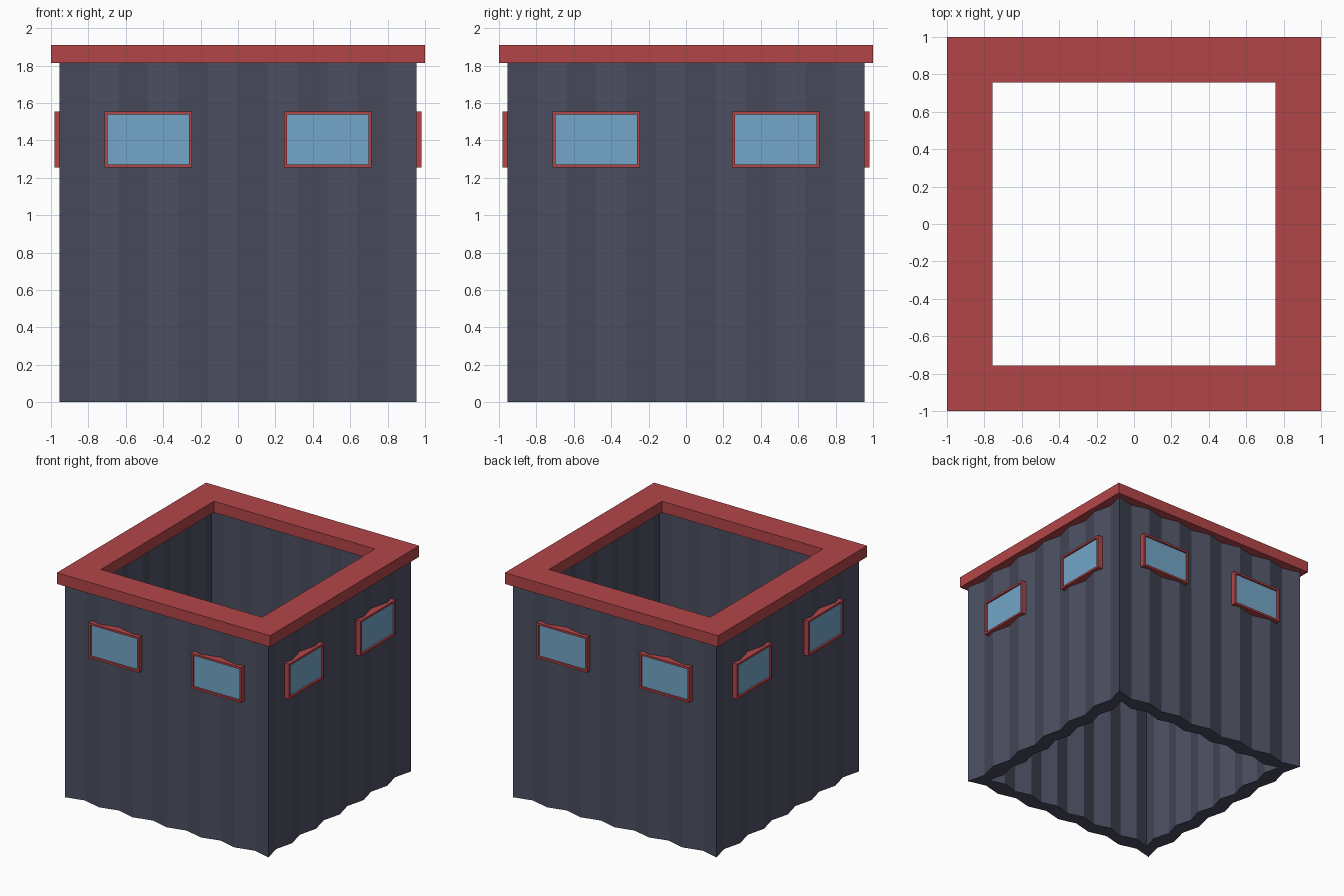
import bpy, bmesh, math
from mathutils import Matrix

if "Cube" in bpy.data.objects:
    bpy.data.objects.remove(bpy.data.objects["Cube"])


def material(name, rgb):
    m = bpy.data.materials.new(name)
    m.diffuse_color = (*rgb, 1)
    m.use_nodes = True
    m.node_tree.nodes["Principled BSDF"].inputs["Base Color"].default_value = m.diffuse_color
    return m


SLATE = material("slate", (0.07, 0.075, 0.115))
RED = material("red", (0.45, 0.06, 0.065))
GLASS = material("glass", (0.17, 0.38, 0.58))


def finish(bm, name, mat, matrix=Matrix()):
    bmesh.ops.recalc_face_normals(bm, faces=bm.faces)
    me = bpy.data.meshes.new(name)
    bm.to_mesh(me)
    bm.free()
    me.materials.append(mat)
    ob = bpy.data.objects.new(name, me)
    ob.matrix_world = matrix
    bpy.context.collection.objects.link(ob)
    return ob


def hollow(name, outer, inner, z0, z1, mat, matrix=Matrix()):
    """Closed tube between two matching 2D loops."""
    bm = bmesh.new()
    rings = [[bm.verts.new((x, y, z)) for x, y in loop]
             for loop, z in ((outer, z0), (outer, z1), (inner, z1), (inner, z0))]
    n = len(outer)
    for k in range(4):
        a, b = rings[k], rings[(k + 1) % 4]
        for i in range(n):
            j = (i + 1) % n
            bm.faces.new((a[i], a[j], b[j], b[i]))
    return finish(bm, name, mat, matrix)


def rect(w, h):
    return [(-w, -h), (w, -h), (w, h), (-w, h)]


def wavy_square(r, amp=0.02, waves=6, steps=24):
    """Square loop whose sides ripple inward, peaking at the corners."""
    pts = []
    for s in range(4):
        c, sn = round(math.cos(s * math.pi / 2)), round(math.sin(s * math.pi / 2))
        for i in range(steps):
            t = i / steps
            x = -r + 2 * r * t
            y = -r + amp * (1 - math.cos(2 * math.pi * waves * t))
            pts.append((c * x - sn * y, sn * x + c * y))
    return pts


# Corrugated walls, open at top and bottom
hollow("walls", wavy_square(0.955), wavy_square(0.835), 0, 1.815, SLATE)

# Flat rim around the top
hollow("roof_rim", rect(1, 1), rect(0.757, 0.757), 1.815, 1.91, RED)

# Two framed windows on each side
for s, side in enumerate(("front", "right", "back", "left")):
    for sx, end in ((-1, "left"), (1, "right")):
        place = (Matrix.Rotation(s * math.pi / 2, 4, 'Z')
                 @ Matrix.Translation((sx * 0.48, 0, 1.405))
                 @ Matrix.Rotation(math.pi / 2, 4, 'X'))
        hollow(f"{side}_{end}_window_frame", rect(0.235, 0.15), rect(0.218, 0.133),
               0.89, 0.98, RED, place)
        bm = bmesh.new()
        bmesh.ops.create_cube(bm, size=1, matrix=Matrix.Translation((0, 0, 0.93))
                              @ Matrix.Diagonal((0.44, 0.27, 0.07, 1)))
        finish(bm, f"{side}_{end}_window_glass", GLASS, place)
